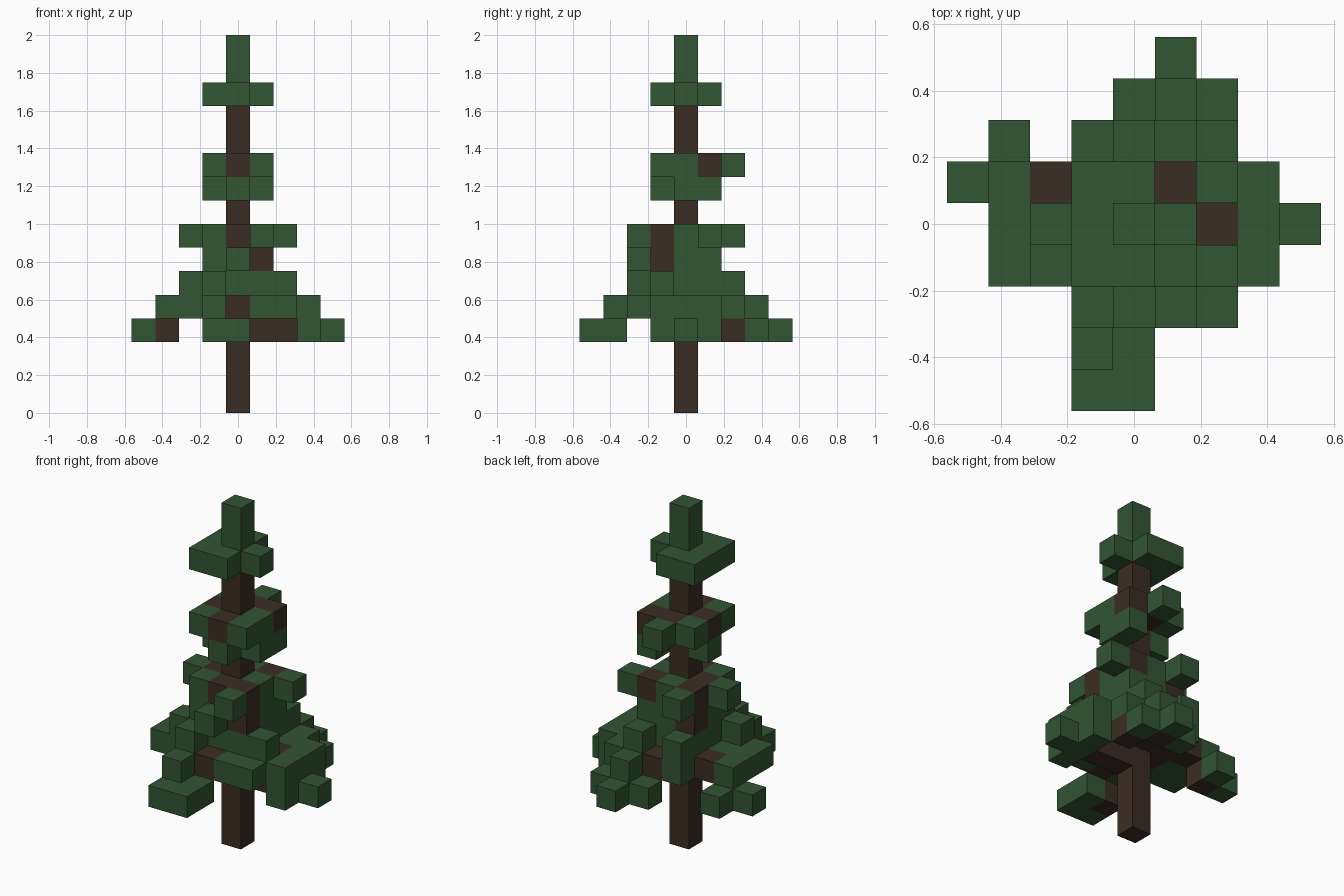
import bpy
import bmesh
from mathutils import Vector

old = bpy.data.objects.get("Cube")
if old:
    bpy.data.objects.remove(old, do_unlink=True)

CELL = 0.125


def make_material(name, colour):
    mat = bpy.data.materials.new(name)
    mat.use_nodes = True
    mat.diffuse_color = (*colour, 1)
    mat.node_tree.nodes["Principled BSDF"].inputs["Base Color"].default_value = (*colour, 1)
    return mat


bark = make_material("dark brown bark", (0.044, 0.026, 0.018))
needle = make_material("pine green", (0.032, 0.090, 0.034))

# Block plans by height: rows run back to front, columns left to right,
# each centred on the trunk (g = foliage, b = branch)
PLANS = {
    3: [".....g...",
        "....gbg..",
        ".g....b..",
        "gb.....g.",
        ".....bbgg",
        ".......g.",
        ".........",
        "...bg....",
        "...gg...."],
    4: ["...g...",
        "..gbbg.",
        "gbbbbgg",
        "ggb.bbg",
        "gggbggg",
        "..gbgg.",
        "..g...."],
    5: [".g.g.",
        ".ggg.",
        ".g.g.",
        "ggggg",
        ".g..."],
    6: [".....",
        ".bgg.",
        ".g.g.",
        ".ggb.",
        "..g.."],
    7: [".g...",
        ".bgbg",
        "gb.g.",
        ".gbb.",
        "...g."],
    9: ["..g",
        "g.g",
        ".g."],
    10: ["..g..",
         ".gbb.",
         ".b.g.",
         ".gbg.",
         "....."],
    13: ["gg.",
         "g.g",
         "gg."],
}
# The layer four plan has its rear block one column further right
PLANS[4][0] = "....g.."

trunk = {(0, 0, k) for k in range(14)}
top = {(0, 0, 14), (0, 0, 15)}
branches, foliage = set(), set(top)
for level, rows in PLANS.items():
    half = len(rows) // 2
    for r, row in enumerate(rows):
        for c, mark in enumerate(row):
            cell = (c - half, half - r, level)
            if mark == "b":
                branches.add(cell)
            elif mark == "g":
                foliage.add(cell)

solid = trunk | branches | foliage


# Builds only the outward faces of a group of blocks
def build_blocks(name, cells, mat):
    bm = bmesh.new()
    for cell in sorted(cells):
        centre = Vector(cell) + Vector((0, 0, 0.5))
        for axis in range(3):
            for sign in (-1, 1):
                n = Vector((0, 0, 0))
                n[axis] = sign
                if tuple(int(a + b) for a, b in zip(cell, n)) in solid:
                    continue
                u = Vector((0, 0, 0))
                u[(axis + 1) % 3] = 0.5
                v = n.cross(u)
                mid = centre + n * 0.5
                corners = [mid - u - v, mid + u - v, mid + u + v, mid - u + v]
                bm.faces.new([bm.verts.new(p * CELL) for p in corners])
    bmesh.ops.remove_doubles(bm, verts=bm.verts, dist=0.001)
    mesh = bpy.data.meshes.new(name)
    bm.to_mesh(mesh)
    bm.free()
    mesh.materials.append(mat)
    obj = bpy.data.objects.new(name, mesh)
    bpy.context.collection.objects.link(obj)


build_blocks("trunk", trunk, bark)
build_blocks("branches", branches, bark)
build_blocks("foliage", foliage, needle)
